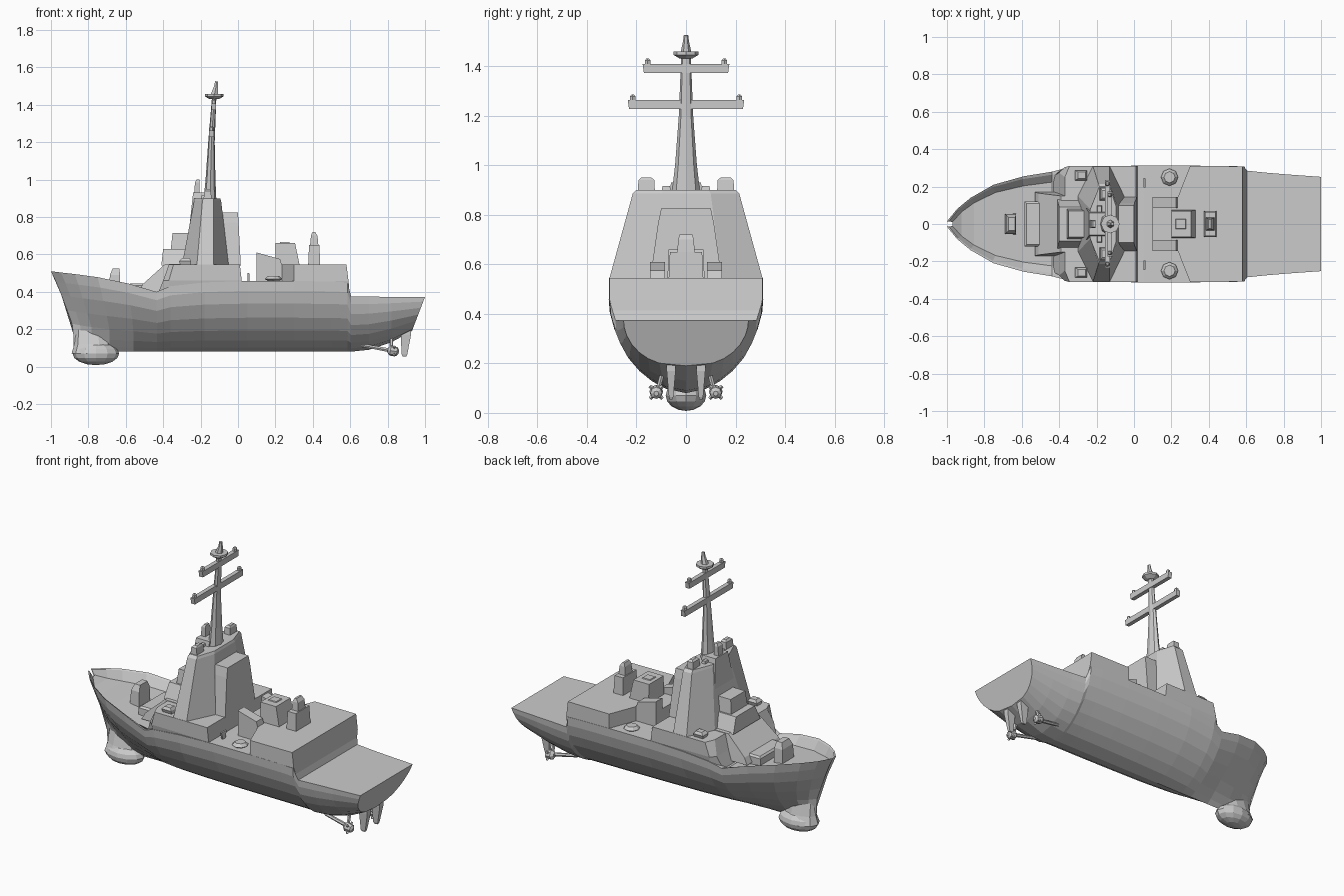
import bpy, bmesh, math
from mathutils import Vector


def make(name, verts, faces):
    bm = bmesh.new()
    vs = [bm.verts.new(v) for v in verts]
    for f in faces:
        bm.faces.new([vs[i] for i in f])
    bmesh.ops.remove_doubles(bm, verts=bm.verts, dist=1e-5)
    bmesh.ops.recalc_face_normals(bm, faces=bm.faces)
    me = bpy.data.meshes.new(name)
    bm.to_mesh(me)
    bm.free()
    ob = bpy.data.objects.new(name, me)
    bpy.context.collection.objects.link(ob)
    return ob


def loft(name, rings):
    """Skin equal-length closed rings and cap both ends."""
    n = len(rings[0])
    faces = [[a * n + i, a * n + (i + 1) % n, (a + 1) * n + (i + 1) % n, (a + 1) * n + i]
             for a in range(len(rings) - 1) for i in range(n)]
    faces += [list(range(n)), list(range(n * (len(rings) - 1), n * len(rings)))]
    return make(name, [v for r in rings for v in r], faces)


def plan(name, *levels):
    """Symmetric block from half-plan outlines [(x, y)...] at heights z."""
    rings = []
    for z, pts in levels:
        ring = pts + [(x, -y) for x, y in reversed(pts)]
        rings.append([(p[0], p[1], z) for p in ring])
    return loft(name, rings)


def block(name, *levels, yc=0):
    """Tapered box; levels are (z, x0, x1, half_width)."""
    return loft(name, [[(a, yc - w, z), (b, yc - w, z), (b, yc + w, z), (a, yc + w, z)]
                       for z, a, b, w in levels])


def tube(name, *stops, sides=6):
    """Round bar through (x, y, z, radius) stops."""
    d = (Vector(stops[-1][:3]) - Vector(stops[0][:3])).normalized()
    q = d.to_track_quat('Z', 'Y')
    ring = [Vector((math.cos(2 * math.pi * i / sides), math.sin(2 * math.pi * i / sides), 0))
            for i in range(sides)]
    return loft(name, [[Vector(s[:3]) + q @ (v * s[3]) for v in ring] for s in stops])


# Hull stations: x, keel z, sheer z, half beam, section exponent, bulwark depth
stations = [
    (-1.0, .11, .51, .014, 1.2, .03), (-.95, .10, .503, .08, 1.3, .05),
    (-.88, .09, .495, .14, 1.25, .06), (-.76, .08, .478, .21, 1.1, .06),
    (-.6, .08, .445, .255, .95, .05), (-.44, .08, .40, .28, .8, .02),
    (-.36, .08, .43, .30, .72, 0), (-.18, .08, .45, .31, .64, 0),
    (.05, .08, .458, .312, .6, 0), (.3, .08, .458, .312, .58, 0),
    (.5, .08, .455, .31, .57, 0), (.585, .08, .45, .308, .56, 0),
    (.605, .08, .375, .285, .53, 0), (.7, .09, .374, .275, .5, 0),
    (.82, .13, .373, .265, .43, 0), (1.0, .19, .373, .252, .36, 0)]
rings = []
for x, zk, zd, b, e, dip in stations:
    fade = max(0, min(1, (-.4 - x) / .6))
    half = []
    for t in (0, .06, .16, .3, .48, .68, .86, 1):
        z = zk + (zd - zk) * t
        px = x + fade * .12 * min(1, max(0, (.51 - z) / .3)) ** .9
        if x > .9:
            px -= .07 * (1 - t)
        half.append((px, b * math.sin(t * math.pi / 2) ** e, z))
    half.append((x + fade * .01, b * .94, zd - dip * .1))
    half.append((x + fade * .03, b * .8, zd - dip))
    rings.append(half + [(p[0], -p[1], p[2]) for p in reversed(half[1:])])
loft("hull", rings)

# Bulbous bow
bpy.ops.mesh.primitive_uv_sphere_add(segments=12, ring_count=8, location=(-.76, 0, .07))
bulb = bpy.context.object
bulb.name = "bow_bulb"
bulb.scale = (.125, .082, .062)
loft("bow_bulb_neck", [[(-.775 + rx * math.cos(a), ry * math.sin(a), z)
                        for a in [i * math.pi / 5 for i in range(10)]]
                       for z, rx, ry in ((.07, .115, .078), (.12, .1, .055), (.2, .095, .03))])

# Forward superstructure
plan("forward_deckhouse", (.36, [(-.44, .25), (-.36, .28), (.015, .29)]),
     (.46, [(-.40, .275), (-.37, .304), (.02, .311)]),
     (.545, [(-.37, .25), (-.345, .31), (.01, .311)]))
block("sloped_front_house", (.40, -.53, -.3, .17), (.44, -.51, -.3, .165), (.548, -.39, -.2, .15))
block("bridge_lower", (.54, -.41, -.2, .13), (.63, -.40, -.2, .09))
block("bridge_upper", (.62, -.36, -.2, .08), (.715, -.35, -.2, .07))
plan("main_tower", (.54, [(-.30, .15), (-.22, .31), (-.13, .31), (-.05, .145)]),
     (.885, [(-.235, .08), (-.19, .215), (-.13, .215), (-.09, .1)]),
     (.90, [(-.235, .075), (-.185, .2), (-.13, .2), (-.095, .09)]))
block("tower_front_top", (.7, -.265, -.15, .1), (.93, -.24, -.15, .06))
block("aft_tower", (.54, -.09, .015, .145), (.77, -.09, .003, .112), (.825, -.09, 0, .1))
block("director", (.92, -.235, -.205, .022), (.985, -.23, -.205, .022), (1.0, -.22, -.205, .015))

# Mast with two yards
loft("mast", [[(x + r * math.cos(a) * .6, r * math.sin(a), z)
               for a in [i * math.pi / 4 for i in range(8)]]
              for z, x, r in ((.88, -.15, .058), (1.0, -.147, .044), (1.2, -.142, .029),
                              (1.43, -.128, .02))])
for name, x, z, w in (("lower", -.142, 1.245, .235), ("upper", -.13, 1.39, .175)):
    block(name + "_yard", (z - .018, x - .013, x + .013, w - .005), (z + .018, x - .013, x + .013, w))
    for s in (-1, 1):
        tube(name + "_yard_lamp", (x, s * (w - .02), z + .01, .006), (x, s * (w - .02), z + .018, .013),
             (x, s * (w - .02), z + .033, .013), (x, s * (w - .02), z + .04, .006))
tube("mast_platform", (-.127, 0, 1.43, .025), (-.127, 0, 1.445, .05), (-.127, 0, 1.458, .05), sides=8)
tube("mast_top", (-.126, 0, 1.455, .022), (-.117, 0, 1.5, .012), (-.115, 0, 1.525, .009))

# Hangar, with open side decks ahead of it
plan("hangar", (.36, [(.10, .145), (.235, .145), (.30, .28), (.60, .28)]),
     (.455, [(.10, .145), (.235, .145), (.30, .311), (.591, .308)]),
     (.545, [(.10, .145), (.235, .145), (.30, .311), (.58, .308)]))
block("launcher_house", (.54, .2, .33, .075), (.66, .2, .305, .07))
block("launcher_cap", (.655, .22, .28, .03), (.665, .225, .275, .025))
block("aft_gun_base", (.54, .375, .44, .07), (.65, .38, .435, .065))
block("aft_gun", (.645, .385, .43, .035), (.7, .39, .425, .032), (.72, .398, .412, .025))

# Foredeck gun and hatch
block("foredeck_gun", (.40, -.69, -.63, .055), (.49, -.685, -.63, .05), (.525, -.67, -.635, .035))
block("foredeck_hatch", (.38, -.585, -.495, .12), (.435, -.585, -.495, .12), (.445, -.575, -.505, .11))

# Paired fittings
for s in (-1, 1):
    block("tower_sensor", (.885, -.185, -.14, .035), (.94, -.18, -.145, .032), (.95, -.17, -.15, .02), yc=s * .16)
    block("tower_sensor_small", (.89, -.2, -.17, .02), (.915, -.195, -.175, .015), yc=s * .08)
    block("wing_boat", (.545, -.31, -.25, .02), (.565, -.315, -.25, .027), (.58, -.3, -.26, .018), yc=s * .26)
    tube("side_raft", (.19, s * .25, .455, .025), (.19, s * .25, .468, .046), (.19, s * .25, .485, .03), sides=8)
    block("deck_post", (.455, .052, .062, .012), (.5, .05, .06, .025), yc=s * .22)
    make("hangar_front_wedge",
         [(x, s * y, z) for y in (.145, .085) for x, z in ((.10, .54), (.10, .61), (.225, .575), (.235, .54))],
         [(0, 1, 2, 3), (4, 5, 6, 7), (0, 1, 5, 4), (1, 2, 6, 5), (2, 3, 7, 6), (3, 0, 4, 7)])
    # Propeller shafts, struts and rudders
    tube("propeller_shaft", (.66, s * .1, .115, .01), (.85, s * .115, .08, .012))
    tube("propeller_hub", (.8, s * .12, .088, .012), (.815, s * .12, .086, .028), (.85, s * .12, .08, .024),
         (.86, s * .12, .078, .01), sides=8)
    tube("shaft_strut", (.82, s * .085, .2, .01), (.82, s * .115, .085, .01))
    for a in range(4):
        r = math.radians(45 + a * 90)
        tube("propeller_blade", (.835, s * .12, .083, .01),
             (.835, s * .12 + .036 * math.cos(r), .083 + .036 * math.sin(r), .007), sides=4)
    block("rudder", (.055, .88, .9, .006), (.065, .875, .905, .009), (.17, .87, .925, .018),
          (.22, .87, .925, .018), yc=s * .06)
